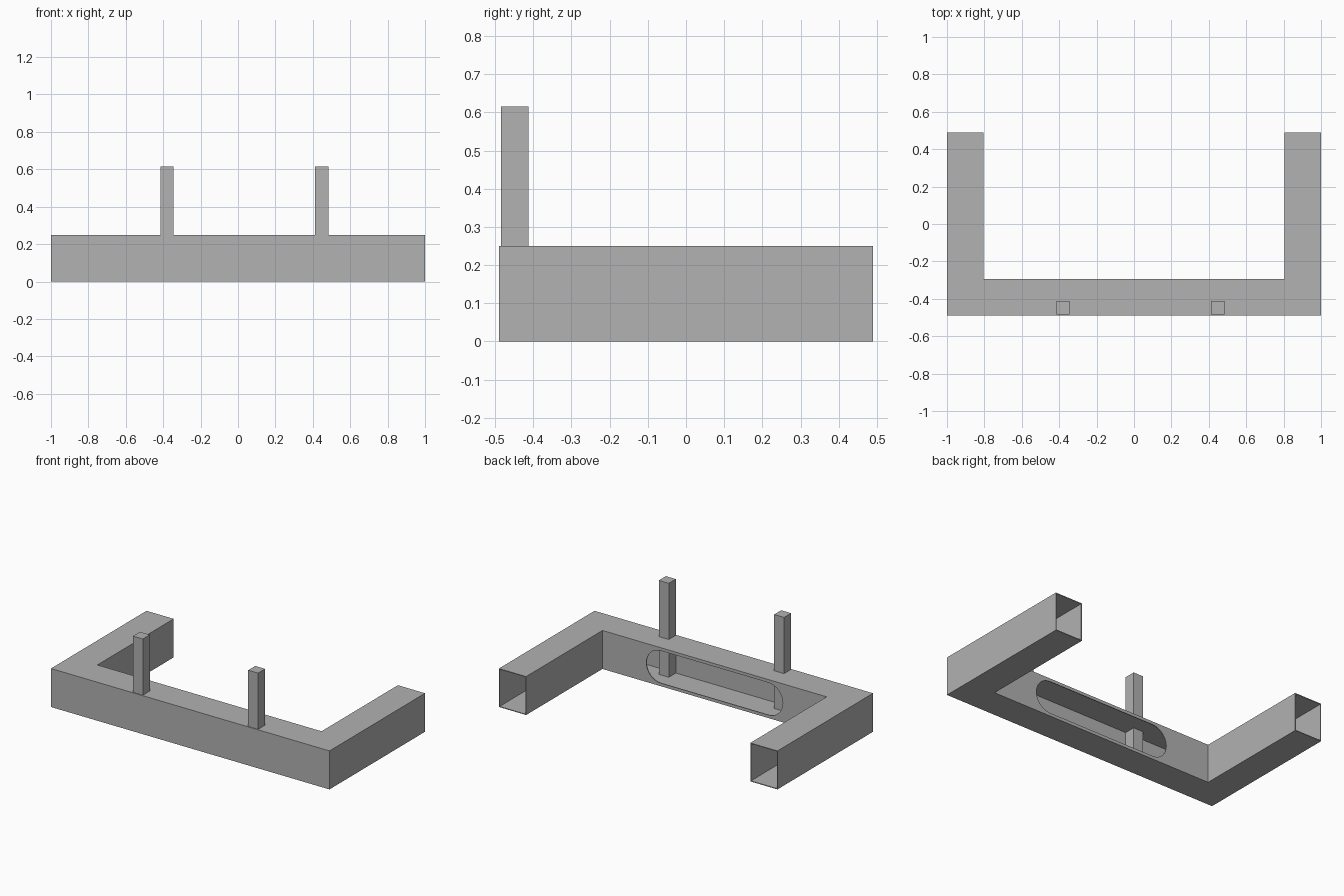
import bpy, bmesh, math
from mathutils import Vector

if "Cube" in bpy.data.objects:
    bpy.data.objects.remove(bpy.data.objects["Cube"])

grey = bpy.data.materials.new("plain grey")
grey.diffuse_color = (0.445, 0.445, 0.445, 1)
grey.use_nodes = True
grey.node_tree.nodes["Principled BSDF"].inputs["Base Color"].default_value = grey.diffuse_color


def prism(name, points, direction):
    """Extrude a flat outline of 3D points along a direction."""
    bm = bmesh.new()
    face = bm.faces.new([bm.verts.new(p) for p in points])
    ext = bmesh.ops.extrude_face_region(bm, geom=[face])
    verts = [g for g in ext["geom"] if isinstance(g, bmesh.types.BMVert)]
    bmesh.ops.translate(bm, verts=verts, vec=Vector(direction))
    bmesh.ops.recalc_face_normals(bm, faces=bm.faces)
    mesh = bpy.data.meshes.new(name)
    bm.to_mesh(mesh)
    bm.free()
    mesh.materials.append(grey)
    obj = bpy.data.objects.new(name, mesh)
    bpy.context.collection.objects.link(obj)
    return obj


def u_shape(name, inset, back, z0, z1):
    """U-shaped bar, its side walls moved inward by inset."""
    half = [(1 - inset, back), (1 - inset, -0.49 + inset)]
    inner = [(0.805 + inset, -0.293 - inset), (0.805 + inset, back)]
    right = inner + half
    outline = right + [(-x, y) for x, y in reversed(right)]
    return prism(name, [(x, y, z0) for x, y in outline], (0, 0, z1 - z0))


def cut(obj, cutter):
    mod = obj.modifiers.new("cut", 'BOOLEAN')
    mod.operation = 'DIFFERENCE'
    mod.solver = 'EXACT'
    mod.object = cutter
    cutter.hide_render = True
    cutter.hide_set(True)


WALL = 0.005

# hollow U-shaped tube, open at both back ends
frame = u_shape("tube_frame", 0, 0.49, 0, 0.25)
cut(frame, u_shape("hollow_cutter", WALL, 0.6, WALL, 0.25 - WALL))

# rounded slot in the inner wall of the front beam
R, HALF, N = 0.105, 0.49, 16
slot = []
for side, start in ((1, -math.pi / 2), (-1, math.pi / 2)):
    for i in range(N + 1):
        a = start + math.pi * i / N
        slot.append((side * (HALF - R) + R * math.cos(a), -0.35,
                     0.125 + R * math.sin(a)))
cut(frame, prism("slot_cutter", slot, (0, 0.12, 0)))

# two square posts standing on the tube floor
for name, x in (("left_post", -0.415), ("right_post", 0.413)):
    base = [(x, -0.485), (x + 0.071, -0.485), (x + 0.071, -0.413), (x, -0.413)]
    prism(name, [(px, py, WALL) for px, py in base], (0, 0, 0.615 - WALL))
